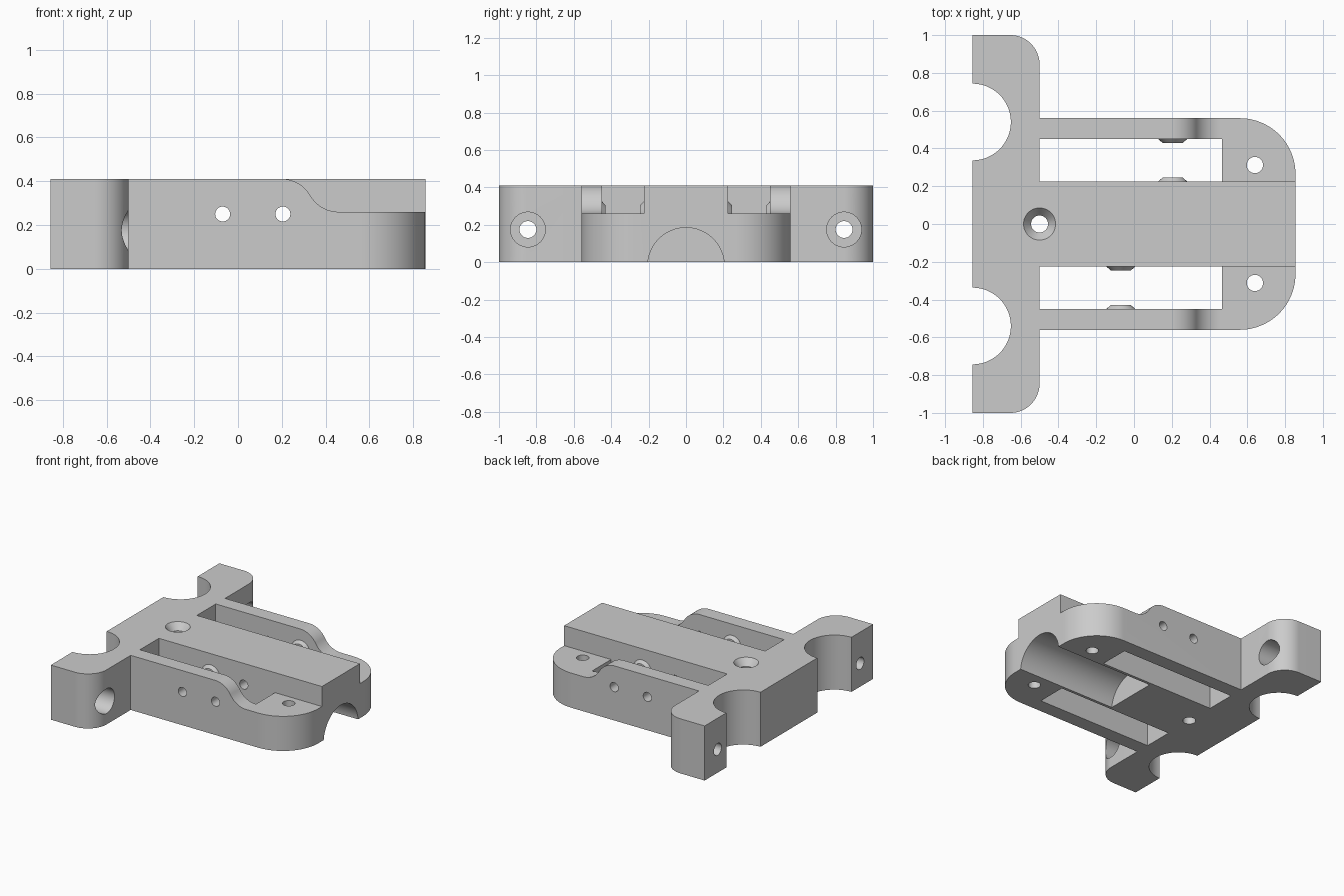
import bpy
import bmesh
from math import cos, sin, radians, pi
from mathutils import Matrix, Vector

cube = bpy.data.objects.get("Cube")
if cube:
    bpy.data.objects.remove(cube, do_unlink=True)

grey = bpy.data.materials.new("plain grey")
grey.use_nodes = True
colour = (0.6, 0.6, 0.6, 1)
grey.diffuse_color = colour
grey.node_tree.nodes["Principled BSDF"].inputs["Base Color"].default_value = colour

HEIGHT, END, SPINE, ARM = 0.41, 0.855, 0.225, 0.56


def arc(cx, cy, r, start, stop, steps=24):
    angles = [radians(start + (stop - start) * i / steps) for i in range(steps + 1)]
    return [(cx + r * cos(a), cy + r * sin(a)) for a in angles]


def add_object(name, bm):
    bmesh.ops.recalc_face_normals(bm, faces=bm.faces)
    mesh = bpy.data.meshes.new(name)
    bm.to_mesh(mesh)
    bm.free()
    mesh.materials.append(grey)
    obj = bpy.data.objects.new(name, mesh)
    bpy.context.collection.objects.link(obj)
    return obj


def prism(name, points, axis, low, high):
    """Extrude a 2D outline along the y or z axis."""
    bm = bmesh.new()
    place = (lambda a, b: (a, b, low)) if axis == "z" else (lambda a, b: (a, low, b))
    face = bm.faces.new([bm.verts.new(place(a, b)) for a, b in points])
    moved = bmesh.ops.extrude_face_region(bm, geom=[face])["geom"]
    shift = Vector((0, 0, high - low) if axis == "z" else (0, high - low, 0))
    bmesh.ops.translate(bm, vec=shift, verts=[v for v in moved if isinstance(v, bmesh.types.BMVert)])
    return add_object(name, bm)


def box(name, x0, x1, y0, y1, z0, z1):
    return prism(name, [(x0, y0), (x1, y0), (x1, y1), (x0, y1)], "z", z0, z1)


def round_bar(name, start, end, r1, r2=None):
    """Cylinder or truncated cone from start to end."""
    start, end = Vector(start), Vector(end)
    span = end - start
    bm = bmesh.new()
    turn = span.to_track_quat("Z", "Y").to_matrix().to_4x4()
    bmesh.ops.create_cone(bm, cap_ends=True, segments=48, radius1=r1,
                          radius2=r1 if r2 is None else r2, depth=span.length,
                          matrix=Matrix.Translation((start + end) / 2) @ turn)
    return add_object(name, bm)


def combine(body, tool, operation="DIFFERENCE"):
    """Apply a boolean and discard the tool."""
    tool.hide_render = True
    mod = body.modifiers.new("cut", "BOOLEAN")
    mod.operation, mod.solver, mod.object = operation, "EXACT", tool
    graph = bpy.context.evaluated_depsgraph_get()
    graph.update()
    result = bpy.data.meshes.new_from_object(body.evaluated_get(graph))
    body.modifiers.remove(mod)
    body.data = result
    bpy.data.objects.remove(tool, do_unlink=True)


# Plan outline: rounded nose, side arms, crossbar and rear notches
half = arc(0.56, ARM - 0.295, 0.295, 0, 90)
half += [(-0.5, ARM)] + arc(-0.655, 0.845, 0.155, 0, 90)
half += [(-END, 1)] + arc(-END, 0.54, 0.203, 90, -90, 40)
outline = half + [(x, -y) for x, y in reversed(half)]
body = prism("mount_body", outline, "z", 0, HEIGHT)

# Lowered front shoulders with an S-shaped ramp
step = arc(0.2, 0.26, 0.15, 90, 30) + arc(0.46, HEIGHT, 0.15, 210, 270)[1:]
step += [(1, 0.26), (1, 0.6), (0.2, 0.6)]

for side in (1, -1):
    combine(body, prism("shoulder_cutter", step, "y", side * SPINE, side * 0.7))
    y0, y1 = sorted((side * SPINE, side * 0.45))
    combine(body, box("pocket_cutter", -0.5, 0.465, y0, y1, -0.1, 0.6))

    # Tapered washers around the pivot, facing each other across the pocket
    x = 0.205 if side > 0 else -0.07
    for wall, inward in ((SPINE, 1), (0.45, -1)):
        base, tip = side * (wall - inward * 0.02), side * (wall + inward * 0.02)
        washer = round_bar("washer", (x, base, 0.25), (x, tip, 0.25), 0.097, 0.055)
        combine(body, washer, "UNION")

    # Nose screw hole and counterbored crossbar hole
    combine(body, round_bar("nose_hole", (0.64, side * 0.312, -0.1), (0.64, side * 0.312, 0.6), 0.043))
    y, z = side * 0.845, 0.175
    combine(body, round_bar("bolt_hole", (-1, y, z), (-0.4, y, z), 0.045))
    combine(body, round_bar("bolt_counterbore", (-0.66, y, z), (-0.4, y, z), 0.093))

# Pivot pin holes across the whole body
for x in (-0.07, 0.205):
    combine(body, round_bar("pin_hole", (x, -0.8, 0.25), (x, 0.8, 0.25), 0.034))

# Countersunk hole in the spine
combine(body, round_bar("spine_hole", (-0.5, 0, -0.1), (-0.5, 0, 0.6), 0.045))
combine(body, round_bar("countersink", (-0.5, 0, HEIGHT - 0.05), (-0.5, 0, HEIGHT + 0.01), 0.045, 0.093))

# Round groove under the nose
combine(body, round_bar("groove_cutter", (0.03, 0, -0.02), (1, 0, -0.02), 0.205))

bpy.ops.object.select_all(action="DESELECT")
body.select_set(True)
bpy.context.view_layer.objects.active = body
bpy.ops.object.shade_smooth_by_angle(angle=pi / 6)
